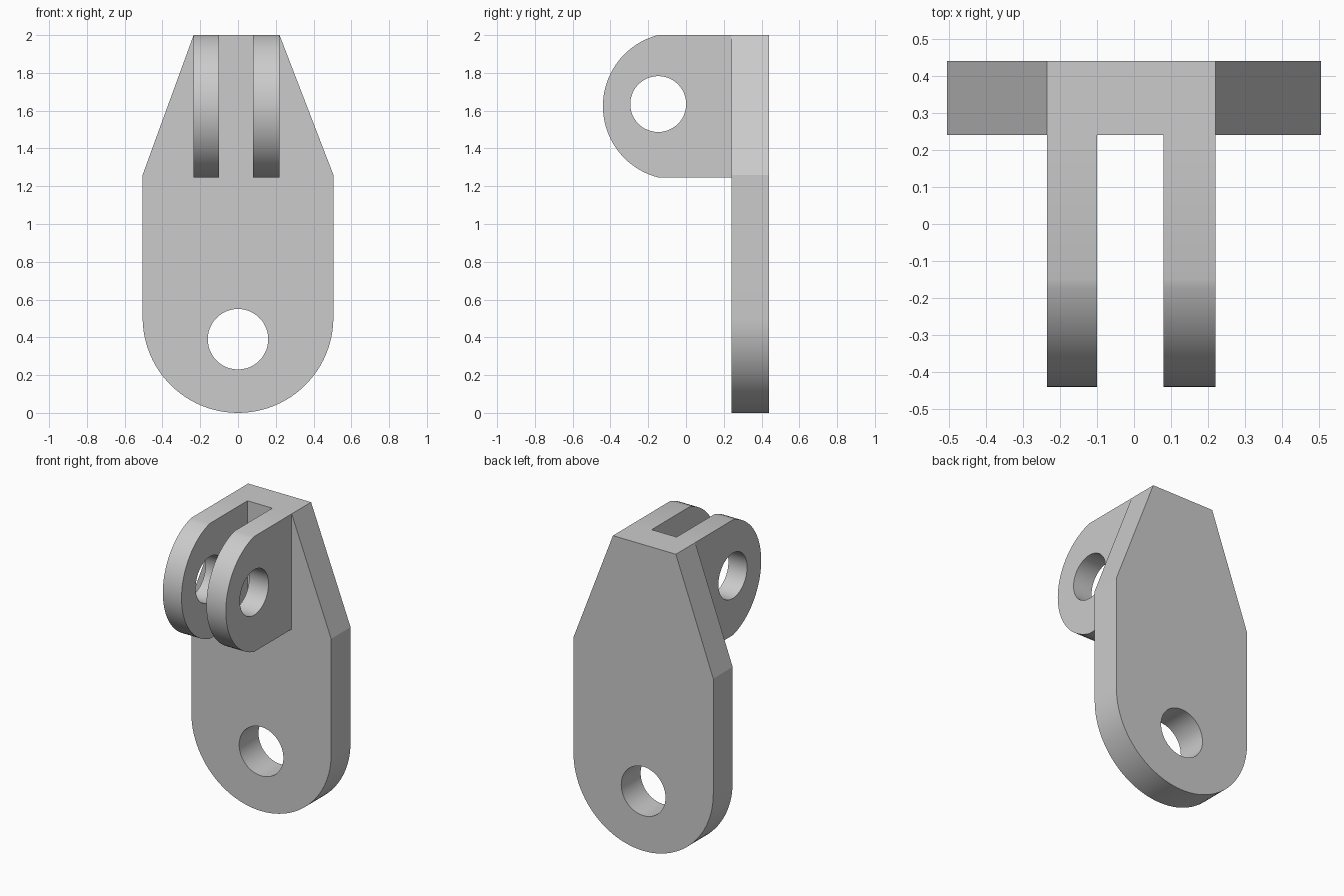
import bpy, bmesh
from math import sin, cos, asin, pi
from mathutils import Vector

cube = bpy.data.objects.get("Cube")
if cube:
    bpy.data.objects.remove(cube, do_unlink=True)

metal = bpy.data.materials.new("plain grey")
metal.use_nodes = True
GREY = (0.6, 0.6, 0.6, 1)
metal.diffuse_color = GREY
metal.node_tree.nodes["Principled BSDF"].inputs["Base Color"].default_value = GREY


def arc(cu, cv, r, start, end, steps):
    """Points on an arc, both ends included."""
    angles = [start + (end - start) * i / steps for i in range(steps + 1)]
    return [(cu + r * cos(a), cv + r * sin(a)) for a in angles]


def pierced_plate(name, outline, hole, to_3d, direction):
    """Fill an outline around a hole, then extrude it to a solid."""
    bm = bmesh.new()
    edges = []
    for loop in (outline, hole):
        verts = [bm.verts.new(to_3d(u, v)) for u, v in loop]
        edges += [bm.edges.new((a, b)) for a, b in zip(verts, verts[1:] + verts[:1])]
    bmesh.ops.triangle_fill(bm, edges=edges, use_beauty=True)
    solid = bmesh.ops.extrude_face_region(bm, geom=bm.faces[:], use_keep_orig=True)
    moved = [g for g in solid["geom"] if isinstance(g, bmesh.types.BMVert)]
    bmesh.ops.translate(bm, verts=moved, vec=Vector(direction))
    bmesh.ops.recalc_face_normals(bm, faces=bm.faces[:])
    mesh = bpy.data.meshes.new(name)
    bm.to_mesh(mesh)
    bm.free()
    mesh.materials.append(metal)
    obj = bpy.data.objects.new(name, mesh)
    bpy.context.collection.objects.link(obj)
    bpy.ops.object.select_all(action="DESELECT")
    obj.select_set(True)
    bpy.context.view_layer.objects.active = obj
    bpy.ops.object.shade_smooth_by_angle(angle=pi / 9)
    return obj


# Back plate: round foot, straight sides, tapered head
R, FRONT, BACK = 0.505, 0.24, 0.44
outline = arc(0, R, R, pi, 2 * pi, 48) + [(R, 1.26), (0.22, 2), (-0.235, 2), (-R, 1.26)]
hole = arc(0, 0.39, 0.16, 0, 2 * pi, 48)[:-1]
pierced_plate("back_plate", outline, hole,
              lambda u, v: (u, FRONT, v), (0, BACK - FRONT, 0))

# Pair of clevis lugs with a shallow rounded nose
LOW, HIGH, NOSE = 1.247, 2.0, -0.44
nose_r = 0.389
half = asin((HIGH - LOW) / 2 / nose_r)
outline = arc(NOSE + nose_r, (LOW + HIGH) / 2, nose_r, pi - half, pi + half, 40)
outline += [(FRONT, LOW), (FRONT, HIGH)]
hole = arc(-0.147, 1.635, 0.148, 0, 2 * pi, 48)[:-1]
for name, x0, x1 in (("right_lug", -0.235, -0.10), ("left_lug", 0.08, 0.22)):
    pierced_plate(name, outline, hole,
                  lambda u, v: (x0, u, v), (x1 - x0, 0, 0))
